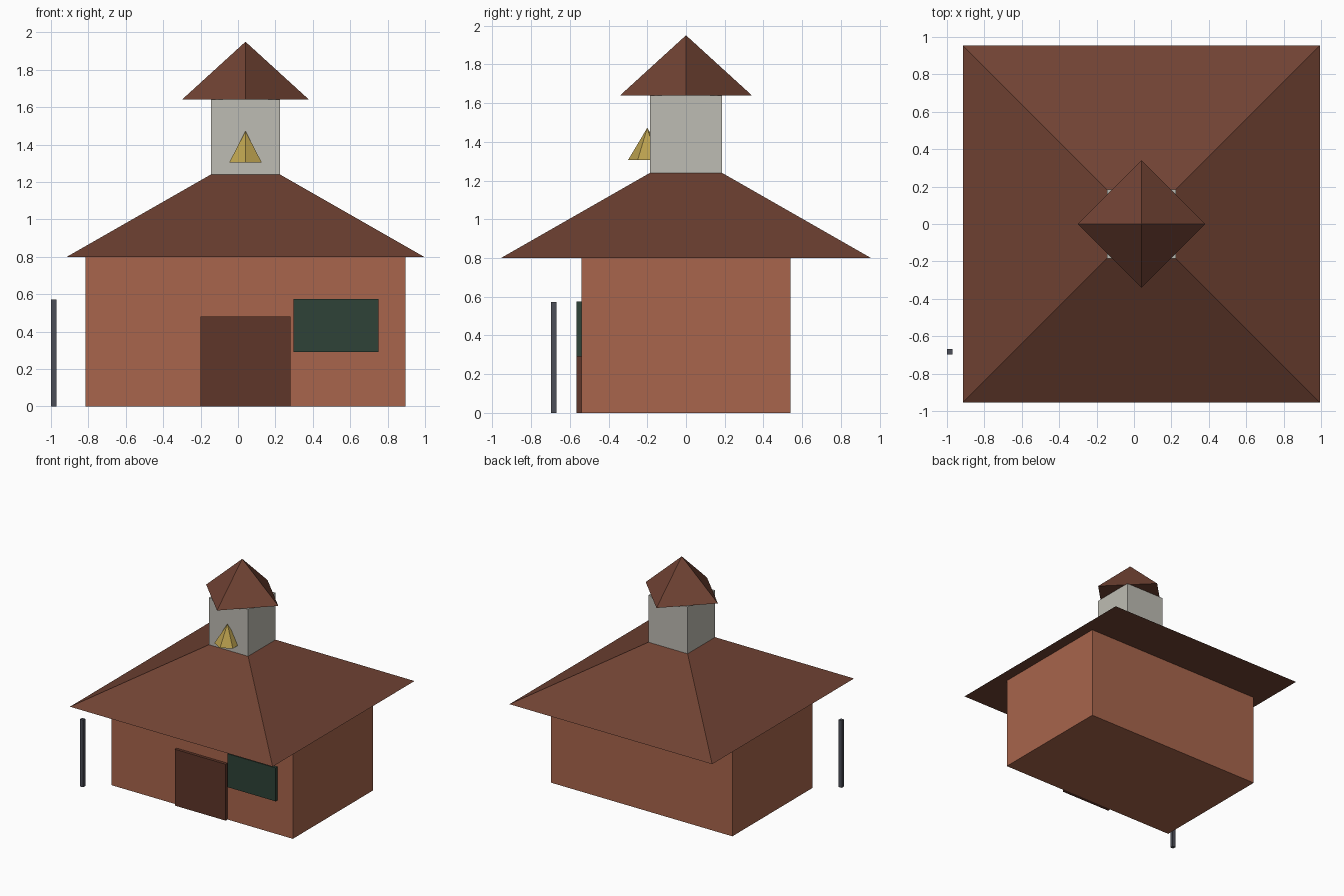
import bpy, math

if "Cube" in bpy.data.objects:
    bpy.data.objects.remove(bpy.data.objects["Cube"])

CX = 0.04  # centre line of the house


def material(name, rgb):
    """Flat colour from sRGB 0-255 values."""
    m = bpy.data.materials.new(name)
    lin = [((c / 255 + 0.055) / 1.055) ** 2.4 for c in rgb]
    m.diffuse_color = (*lin, 1)
    m.use_nodes = True
    m.node_tree.nodes["Principled BSDF"].inputs["Base Color"].default_value = m.diffuse_color
    return m


brick = material("brick", (168, 101, 76))
roof_brown = material("roof_brown", (112, 66, 51))
door_brown = material("door_brown", (95, 54, 41))
board_green = material("dark_green", (46, 66, 55))
stone = material("pale_stone", (190, 188, 179))
brass = material("brass", (186, 160, 78))
iron = material("iron_grey", (76, 78, 88))


def finish(name, mat):
    ob = bpy.context.object
    ob.name = name
    bpy.ops.object.transform_apply(location=False, rotation=True, scale=True)
    ob.data.materials.append(mat)
    return ob


def box(name, x, y, z, mat):
    """Box from (min, max) ranges."""
    ranges = (x, y, z)
    bpy.ops.mesh.primitive_cube_add(size=1, location=[(a + b) / 2 for a, b in ranges])
    bpy.context.object.scale = [b - a for a, b in ranges]
    return finish(name, mat)


def cone(name, sides, r1, r2, z, mat, y=0.0, turn=0.0):
    """Flat-sided cone or frustum on the centre line."""
    bpy.ops.mesh.primitive_cone_add(vertices=sides, radius1=r1, radius2=r2, depth=z[1] - z[0],
                                    location=(CX, y, (z[0] + z[1]) / 2), rotation=(0, 0, turn))
    return finish(name, mat)


# Main building and its truncated hip roof
box("walls", (CX - 0.855, CX + 0.855), (-0.54, 0.54), (0, 0.80), brick)
cone("main_roof", 4, 0.955 * math.sqrt(2), 0.185 * math.sqrt(2), (0.80, 1.24),
     roof_brown, turn=math.pi / 4)

# Bell tower with a diamond-set cap, and the bell on its front
box("tower", (CX - 0.185, CX + 0.185), (-0.185, 0.185), (1.24, 1.64), stone)
cone("tower_cap", 4, 0.34, 0, (1.64, 1.95), roof_brown)
cone("bell", 6, 0.10, 0, (1.305, 1.472), brass, y=-0.20)

# Door and board on the front wall
box("door", (-0.20, 0.28), (-0.565, -0.535), (0, 0.48), door_brown)
box("wall_board", (0.297, 0.75), (-0.565, -0.535), (0.29, 0.575), board_green)

# Free-standing post
box("post", (-1.0, -0.971), (-0.698, -0.669), (0, 0.573), iron)
